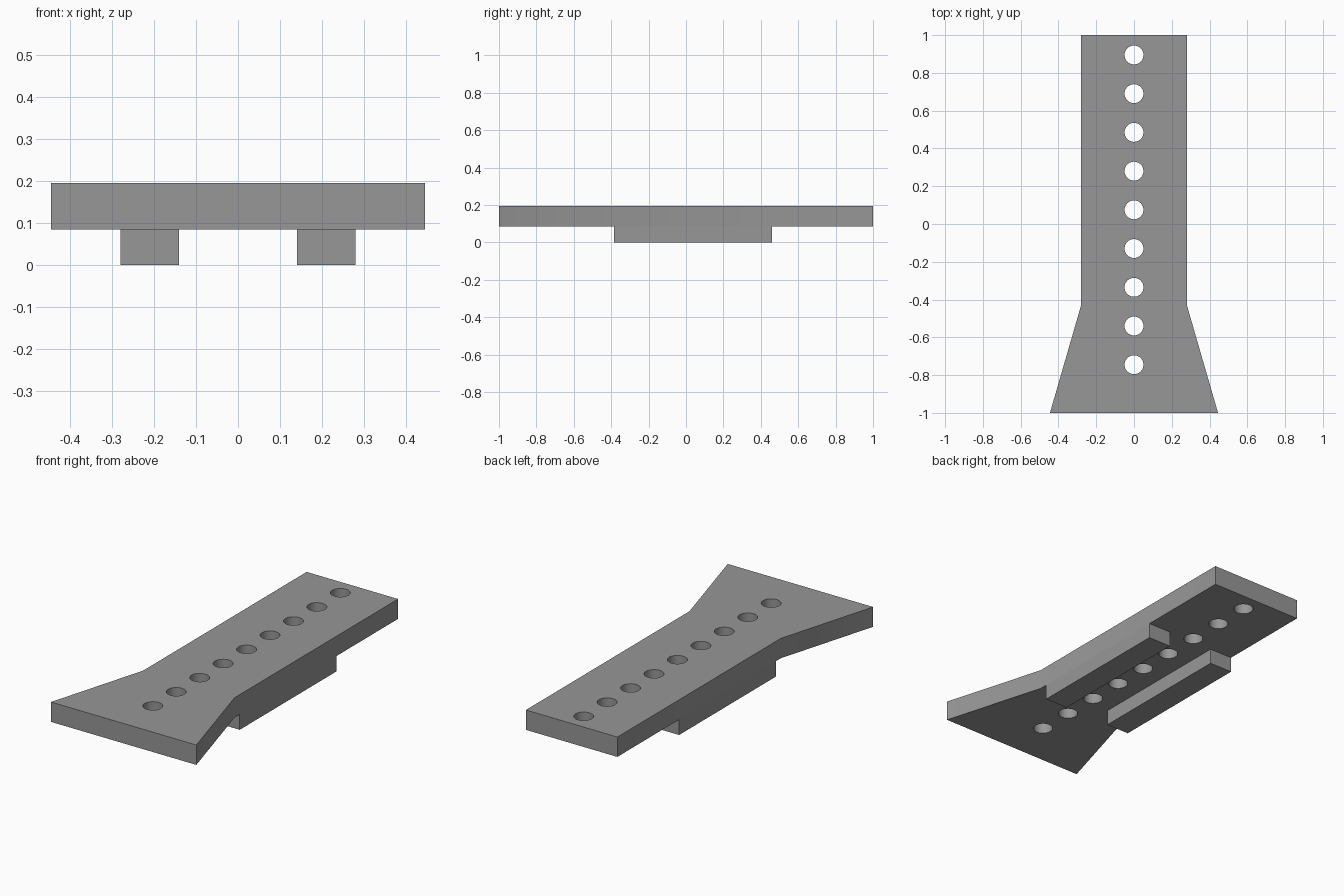
import bpy, bmesh, math
from mathutils import Matrix

if "Cube" in bpy.data.objects:
    bpy.data.objects.remove(bpy.data.objects["Cube"])

grey = bpy.data.materials.new("mid grey")
grey.diffuse_color = (0.31, 0.31, 0.31, 1)
grey.use_nodes = True
grey.node_tree.nodes["Principled BSDF"].inputs["Base Color"].default_value = grey.diffuse_color

Z_SPLIT, Z_TOP = 0.085, 0.195   # underside and top of the plate
HALF_W, FLARE_W = 0.28, 0.445


def add_loop(curve, points):
    """Closed polygon in a flat curve; inner loops become holes."""
    spline = curve.splines.new('POLY')
    spline.points.add(len(points) - 1)
    for p, (x, y) in zip(spline.points, points):
        p.co = (x, y, 0, 1)
    spline.use_cyclic_u = True


# Plate: straight bar flaring out at the front, with a row of round holes
curve = bpy.data.curves.new("plate", 'CURVE')
curve.dimensions = '2D'
curve.fill_mode = 'BOTH'
curve.extrude = (Z_TOP - Z_SPLIT) / 2
add_loop(curve, [(-FLARE_W, -1), (FLARE_W, -1), (HALF_W, -0.43),
                 (HALF_W, 1), (-HALF_W, 1), (-HALF_W, -0.43)])
for i in range(9):
    cy = 0.895 - 0.205 * i
    angles = [math.tau * k / 48 for k in range(48)]
    add_loop(curve, [(0.05 * math.cos(a), cy + 0.05 * math.sin(a)) for a in angles])
plate = bpy.data.objects.new("plate", curve)
plate.location.z = (Z_TOP + Z_SPLIT) / 2
bpy.context.collection.objects.link(plate)
bpy.context.view_layer.objects.active = plate
plate.select_set(True)
bpy.ops.object.convert(target='MESH')
plate = bpy.context.object
plate.data.materials.clear()
plate.data.materials.append(grey)
bpy.ops.object.shade_smooth_by_angle(angle=math.radians(30))

# Rails: two bars under the plate, flush with its straight sides
for side, name in ((-1, "left_rail"), (1, "right_rail")):
    bm = bmesh.new()
    bmesh.ops.create_cube(bm, size=1, matrix=(
        Matrix.Translation((side * 0.21, 0.0375, Z_SPLIT / 2))
        @ Matrix.Diagonal((0.14, 0.845, Z_SPLIT, 1))))
    # Open on top, where the rail meets the plate
    bm.normal_update()
    bmesh.ops.delete(bm, geom=[f for f in bm.faces if f.normal.z > 0.9],
                     context='FACES_ONLY')
    mesh = bpy.data.meshes.new(name)
    bm.to_mesh(mesh)
    bm.free()
    mesh.materials.append(grey)
    bpy.context.collection.objects.link(bpy.data.objects.new(name, mesh))
